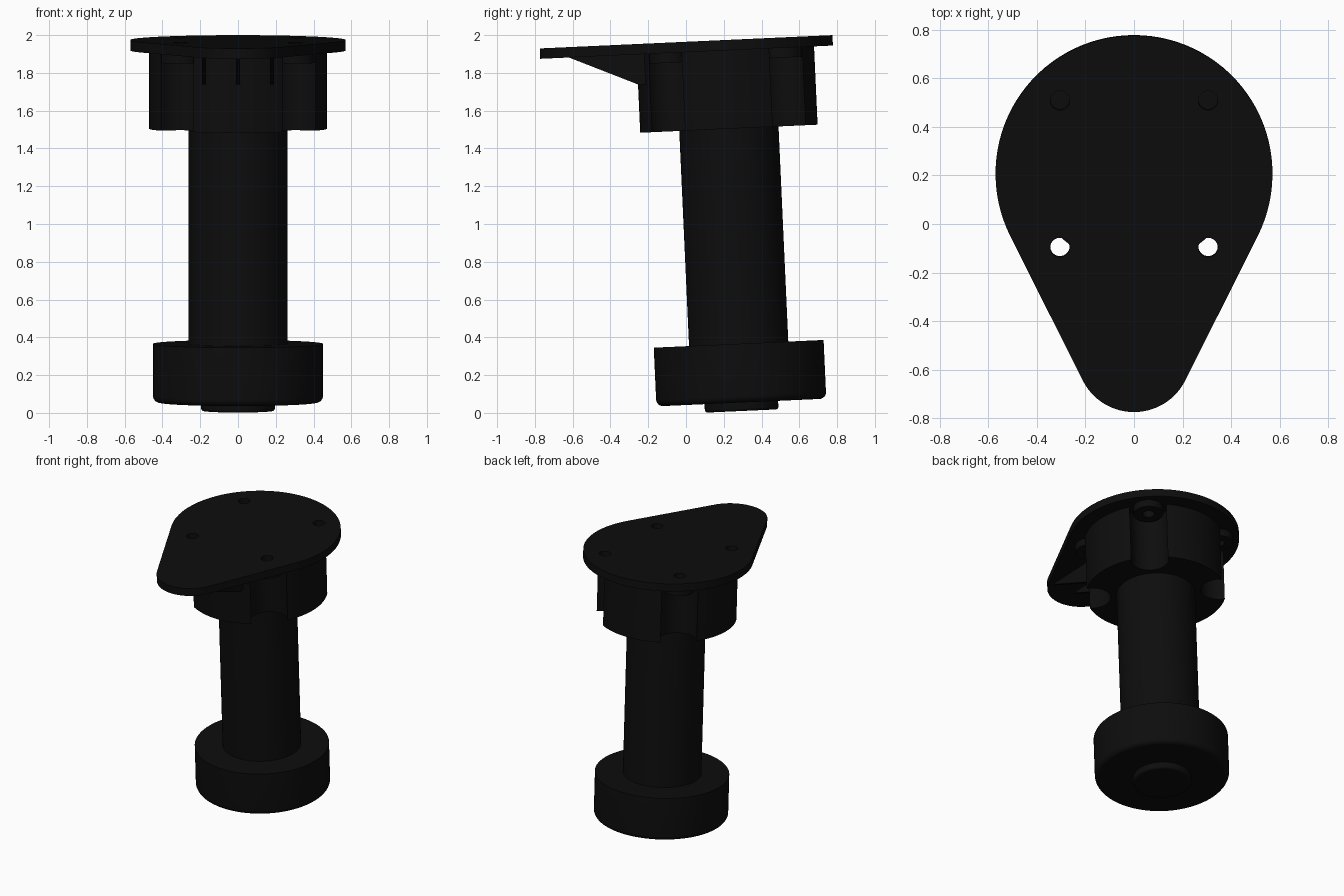
import bpy, bmesh, math
from mathutils import Matrix

cube = bpy.data.objects.get("Cube")
if cube:
    bpy.data.objects.remove(cube, do_unlink=True)

black = bpy.data.materials.new("black plastic")
black.use_nodes = True
black.diffuse_color = (0.004, 0.004, 0.004, 1)
black.node_tree.nodes["Principled BSDF"].inputs["Base Color"].default_value = (0.004, 0.004, 0.004, 1)

# The whole leg leans slightly towards the front
LEAN = Matrix.Translation((0, 0.295, 0.01)) @ Matrix.Rotation(math.radians(2.6), 4, 'X')
PLATE_TOP, PLATE_BOTTOM = 1.966, 1.911
COLLAR_BOTTOM = 1.496
BOLTS = [(sx * 0.305, sy * 0.303) for sx in (-1, 1) for sy in (-1, 1)]


def finish(name, bm):
    bmesh.ops.recalc_face_normals(bm, faces=bm.faces[:])
    mesh = bpy.data.meshes.new(name)
    bm.to_mesh(mesh)
    bm.free()
    mesh.materials.append(black)
    obj = bpy.data.objects.new(name, mesh)
    bpy.context.collection.objects.link(obj)
    obj.matrix_world = LEAN
    return obj


def lathe(name, profile, segments=96):
    """Spin a closed (radius, height) profile around the leg axis."""
    bm = bmesh.new()
    verts = [bm.verts.new((r, 0, z)) for r, z in profile]
    edges = [bm.edges.new(pair) for pair in zip(verts, verts[1:])]
    bmesh.ops.spin(bm, geom=verts + edges, cent=(0, 0, 0), axis=(0, 0, 1),
                   angle=math.tau, steps=segments)
    bmesh.ops.remove_doubles(bm, verts=bm.verts[:], dist=0.0001)
    return finish(name, bm)


def cylinders(name, radius, low, high, centres, segments=48):
    bm = bmesh.new()
    for x, y in centres:
        bmesh.ops.create_cone(bm, cap_ends=True, segments=segments, radius1=radius, radius2=radius,
                              depth=high - low, matrix=Matrix.Translation((x, y, (low + high) / 2)))
    return finish(name, bm)


def prism(name, points, offset):
    """Extrude a flat outline along an offset."""
    bm = bmesh.new()
    face = bm.faces.new([bm.verts.new(p) for p in points])
    extruded = bmesh.ops.extrude_face_region(bm, geom=[face])["geom"]
    bmesh.ops.translate(bm, vec=offset, verts=[v for v in extruded if isinstance(v, bmesh.types.BMVert)])
    return finish(name, bm)


def cut(obj, cutter):
    cutter.hide_render = True
    bpy.context.view_layer.objects.active = obj
    mod = obj.modifiers.new("cut", 'BOOLEAN')
    mod.operation = 'DIFFERENCE'
    mod.solver = 'EXACT'
    mod.object = cutter
    bpy.ops.object.modifier_apply(modifier=mod.name)


def rounded(radius, low, high, fillet):
    """Solid disc profile with a rounded lower edge."""
    arc = [(radius - fillet + fillet * math.sin(a), low + fillet - fillet * math.cos(a))
           for a in (i * math.pi / 12 for i in range(7))]
    return [(0, low)] + arc + [(radius, high), (0, high)]


# Foot, floor pad and post
foot = lathe("foot", rounded(0.45, 0.045, 0.356, 0.035))
pad = lathe("floor_pad", rounded(0.195, 0.0, 0.06, 0.015))
post = cylinders("post", 0.263, 0.3, 1.55, [(0, 0)], 96)

# Collar with four scalloped bolt channels
collar = cylinders("collar", 0.47, COLLAR_BOTTOM, PLATE_BOTTOM + 0.01, [(0, 0)], 96)
channels = cylinders("channel_cutter", 0.126, 1.4, 2.1, BOLTS)
cut(collar, channels)

# Teardrop mounting plate: two arcs joined by tangent sides
big, small, gap = 0.57, 0.236, 0.745
tangent = math.asin((big - small) / gap)
outline = []
for i in range(65):
    a = -tangent + (math.pi + 2 * tangent) * i / 64
    outline.append((big * math.cos(a), big * math.sin(a), PLATE_BOTTOM))
for i in range(33):
    a = math.pi + tangent + (math.pi - 2 * tangent) * i / 32
    outline.append((small * math.cos(a), small * math.sin(a) - gap, PLATE_BOTTOM))
plate = prism("mounting_plate", outline, (0, 0, PLATE_TOP - PLATE_BOTTOM))

# Bolt bosses and through holes
bosses = cylinders("bolt_bosses", 0.1, 1.859, PLATE_BOTTOM + 0.01, BOLTS)
holes = cylinders("hole_cutter", 0.04, 1.7, 2.1, BOLTS, 32)
cut(plate, holes)
cut(bosses, holes)

# Gusset ribs under the front of the plate
ribs = []
for side, x in (("right", -0.18), ("middle", 0), ("left", 0.18)):
    shape = [(-0.829, PLATE_BOTTOM + 0.005), (-0.829, PLATE_BOTTOM), (-0.468, 1.751),
             (-0.4, 1.751), (-0.4, PLATE_BOTTOM + 0.005)]
    ribs.append(prism(side + "_rib", [(x - 0.01, y, z) for y, z in shape], (0.02, 0, 0)))

# Clear the cutters and shade smoothly with sharp edges
for cutter in (channels, holes):
    bpy.data.objects.remove(cutter, do_unlink=True)
bpy.ops.object.select_all(action='DESELECT')
for obj in [foot, pad, post, collar, plate, bosses] + ribs:
    obj.select_set(True)
    bpy.context.view_layer.objects.active = obj
bpy.ops.object.shade_smooth_by_angle(angle=math.radians(30))
